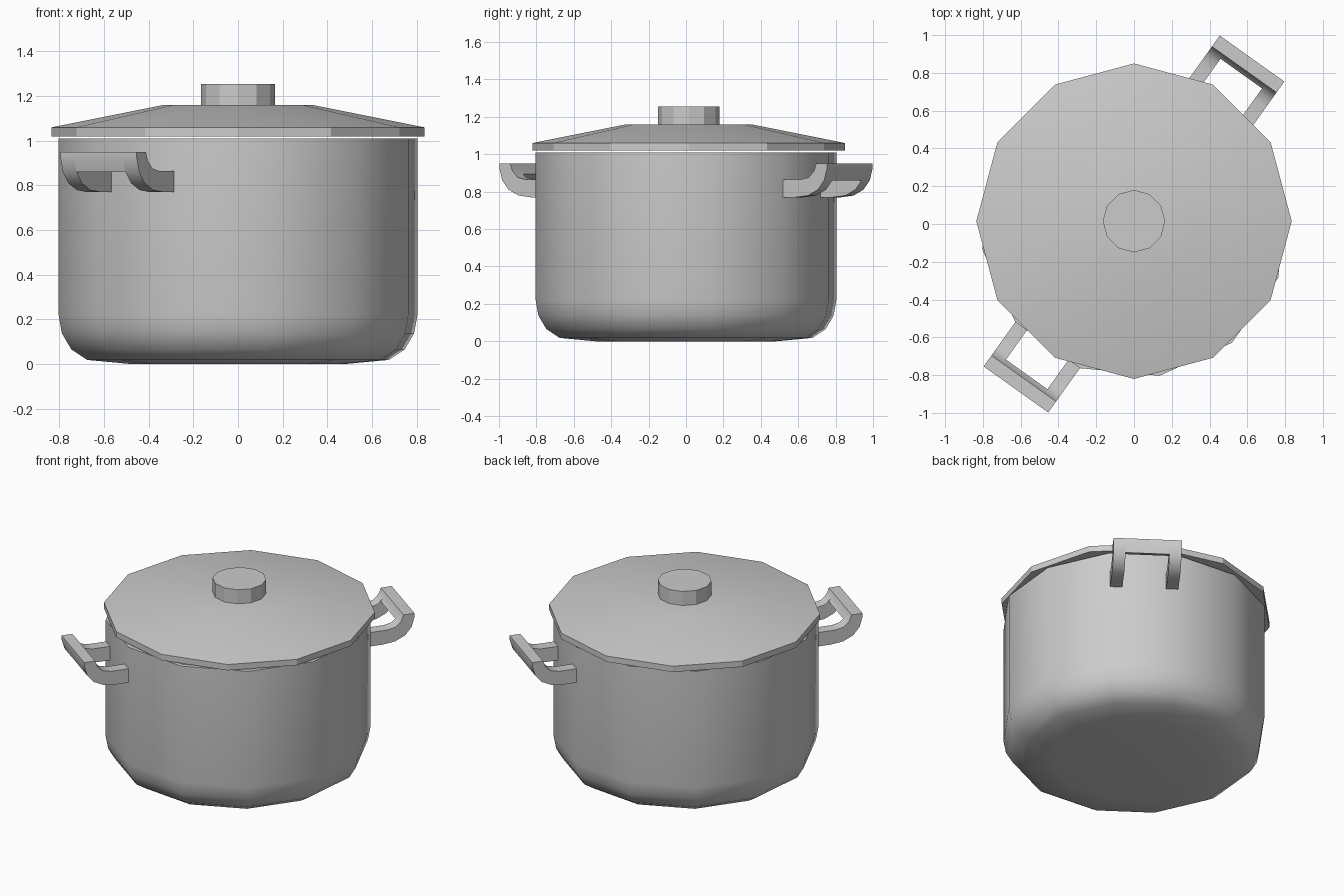
import bpy, bmesh
from math import sin, cos, radians
from mathutils import Matrix

if "Cube" in bpy.data.objects:
    bpy.data.objects.remove(bpy.data.objects["Cube"])

SIDES = 12
TURN = 54.5  # direction of the handles, in degrees


def finish(name, bm, angle):
    bmesh.ops.recalc_face_normals(bm, faces=bm.faces)
    mesh = bpy.data.meshes.new(name)
    bm.to_mesh(mesh)
    bm.free()
    ob = bpy.data.objects.new(name, mesh)
    bpy.context.collection.objects.link(ob)
    bpy.ops.object.select_all(action='DESELECT')
    ob.select_set(True)
    bpy.context.view_layer.objects.active = ob
    bpy.ops.object.shade_smooth_by_angle(angle=radians(angle))
    return ob


def lathe(name, profile, start, angle, y=0.0):
    """Turn (radius, z) points into a 12-sided solid, capped at both ends."""
    bm = bmesh.new()
    rings = []
    for r, z in profile:
        rings.append([bm.verts.new((r * cos(radians(start + 360 * i / SIDES)),
                                    r * sin(radians(start + 360 * i / SIDES)) + y, z))
                      for i in range(SIDES)])
    for a, b in zip(rings, rings[1:]):
        for i in range(SIDES):
            j = (i + 1) % SIDES
            bm.faces.new((a[i], a[j], b[j], b[i]))
    bm.faces.new(rings[0])
    bm.faces.new(rings[-1])
    return finish(name, bm, angle)


def add_slab(bm, outline, t0, t1):
    """Extrude a (radial, z) outline between two sideways positions."""
    face = bm.faces.new([bm.verts.new((r, t0, z)) for r, z in outline])
    out = bmesh.ops.extrude_face_region(bm, geom=[face])['geom']
    bmesh.ops.translate(bm, vec=(0, t1 - t0, 0),
                        verts=[v for v in out if isinstance(v, bmesh.types.BMVert)])


# Pot: rounded base, straight wall, open inside
lathe("pot_body", [(0.49, 0.0), (0.685, 0.018), (0.757, 0.065), (0.80, 0.137),
                   (0.815, 0.22), (0.815, 1.01), (0.785, 1.01), (0.785, 0.22),
                   (0.73, 0.09), (0.66, 0.05)], TURN - 15, 40)

# Lid: thin rim, sloped shoulder, flat centre
lathe("lid", [(0.835, 1.02), (0.835, 1.06), (0.335, 1.16)], 0, 25, 0.015)
lathe("lid_knob", [(0.165, 1.155), (0.165, 1.255)], 0, 20, 0.015)

# Handles: two curved legs joined by an outer grip bar
outer = [(0.87, 0.77), (0.95, 0.779), (1.015, 0.81), (1.057, 0.86), (1.076, 0.925), (1.076, 0.95)]
inner = [(1.005, 0.95), (0.99, 0.91), (0.955, 0.876), (0.90, 0.864)]
leg = [(0.77, 0.77)] + outer + inner + [(0.77, 0.864)]
grip = outer[3:] + inner[:2] + [(0.978, 0.894)]
for name, turn in (("handle_back", TURN), ("handle_front", TURN + 180)):
    bm = bmesh.new()
    add_slab(bm, leg, -0.21, -0.135)
    add_slab(bm, leg, 0.135, 0.21)
    add_slab(bm, grip, -0.135, 0.135)
    bm.transform(Matrix.Rotation(radians(turn), 4, 'Z'))
    finish(name, bm, 35)
